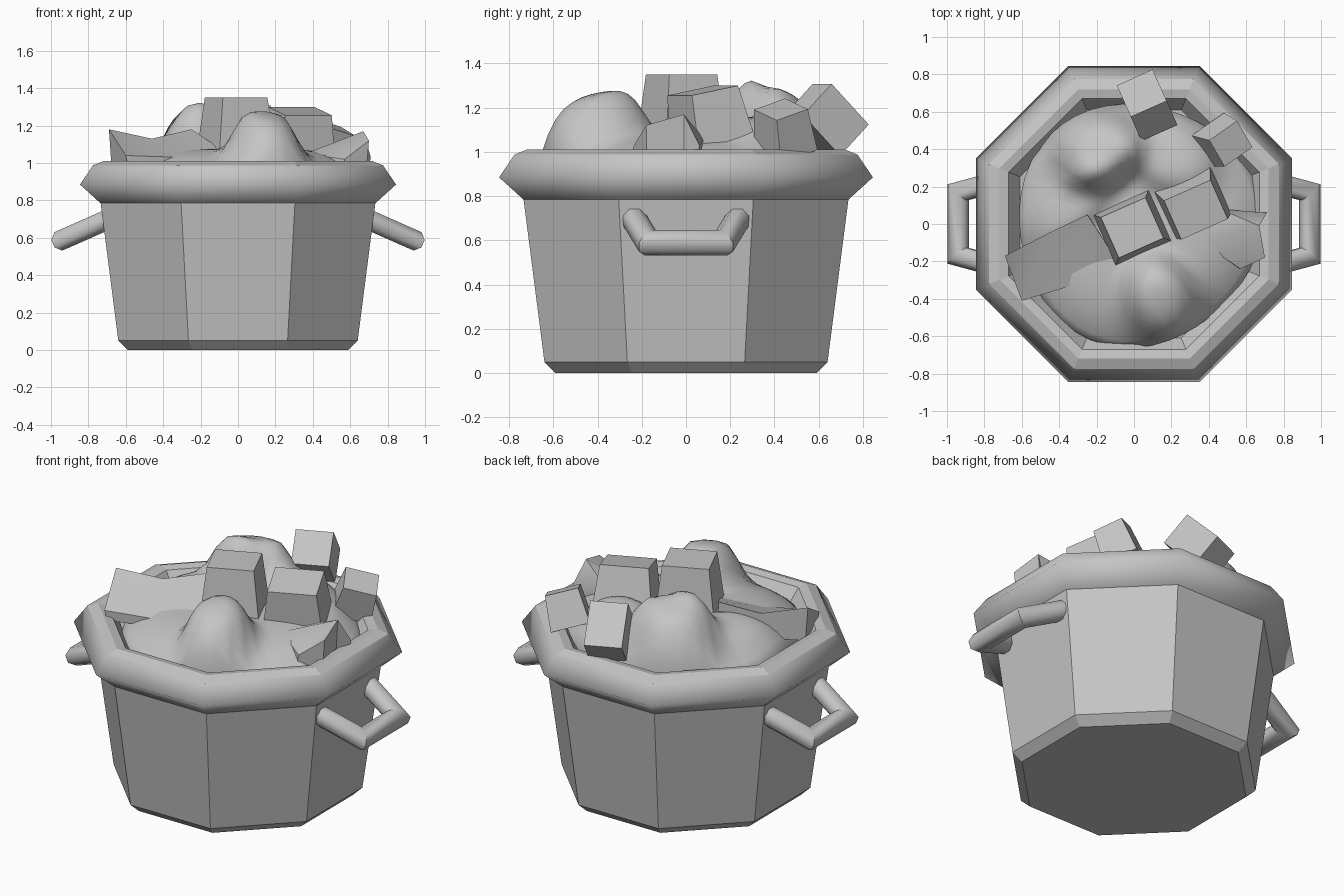
import bpy, bmesh, math
from mathutils import Vector, Euler

if "Cube" in bpy.data.objects:
    bpy.data.objects.remove(bpy.data.objects["Cube"])

GREY = (0.56, 0.56, 0.56, 1)
mat = bpy.data.materials.new("plain grey")
mat.use_nodes = True
mat.diffuse_color = GREY
mat.node_tree.nodes["Principled BSDF"].inputs["Base Color"].default_value = GREY


def finish(name, bm, smooth=None):
    bmesh.ops.recalc_face_normals(bm, faces=bm.faces)
    me = bpy.data.meshes.new(name)
    bm.to_mesh(me)
    bm.free()
    ob = bpy.data.objects.new(name, me)
    bpy.context.collection.objects.link(ob)
    me.materials.append(mat)
    if smooth:
        bpy.ops.object.select_all(action='DESELECT')
        ob.select_set(True)
        bpy.context.view_layer.objects.active = ob
        bpy.ops.object.shade_smooth_by_angle(angle=math.radians(smooth))


def bridge(bm, a, b):
    """Join two closed rings of vertices with quads."""
    for i in range(len(a)):
        j = (i + 1) % len(a)
        bm.faces.new((a[i], a[j], b[j], b[i]))


def octagon_lathe(name, profile, smooth=None, cap=False):
    """Sweep (apothem, z) points around an octagon."""
    bm = bmesh.new()
    k = 1 / math.cos(math.pi / 8)
    angles = [math.pi / 8 + i * math.pi / 4 for i in range(8)]
    rings = [[bm.verts.new((r * k * math.cos(a), r * k * math.sin(a), z)) for a in angles]
             for r, z in profile]
    for a, b in zip(rings, rings[1:]):
        bridge(bm, a, b)
    if cap:
        bm.faces.new(rings[0])
        bm.faces.new(rings[-1])
    finish(name, bm, smooth)


# Pot: faceted body, rounded rim band and flat inner lip
octagon_lathe("pot_body", [(0.59, 0), (0.64, 0.05), (0.735, 0.79), (0.73, 0.9)], cap=True)
octagon_lathe("rim_band", [(0.735, 0.785), (0.845, 0.885), (0.775, 0.988)], smooth=100)
octagon_lathe("rim_lip", [(0.775, 0.988), (0.72, 1.01), (0.67, 1.0), (0.61, 0.91)])


# Handles: bent eight-sided tubes
def handle(name, side):
    pts = [Vector((side * x, y, z)) for x, y, z in
           ((0.68, -0.24, 0.705), (0.94, -0.17, 0.59), (0.94, 0.17, 0.59), (0.68, 0.24, 0.705))]
    up = Vector((side * 0.4, 0, 0.92)).normalized()
    bm = bmesh.new()
    rings = []
    for i, p in enumerate(pts):
        before = (p - pts[max(i - 1, 0)]).normalized()
        after = (pts[min(i + 1, 3)] - p).normalized()
        across = (before + after).normalized().cross(up).normalized()
        width = 0.058 / max(0.6, (before + after).length / 2) if 0 < i < 3 else 0.058
        rings.append([bm.verts.new(p + across * width * math.cos(t) + up * 0.058 * math.sin(t))
                      for t in [math.pi / 8 + n * math.pi / 4 for n in range(8)]])
    for a, b in zip(rings, rings[1:]):
        bridge(bm, a, b)
    bm.faces.new(rings[0])
    bm.faces.new(rings[-1])
    finish(name, bm, 50)


handle("left_handle", 1)
handle("right_handle", -1)

# Soft heap: disc raised by flat-topped bumps (x, y, length, width, turn, height)
BUMPS = [
    (0.15, -0.42, 0.25, 0.18, 108, 0.21),
    (-0.2, 0.41, 0.23, 0.21, 20, 0.23),
    (-0.36, 0.1, 0.3, 0.15, 40, 0.06),
    (0.2, 0.38, 0.26, 0.2, 150, 0.09),
]


def heap_height(x, y, r):
    z = 0.94 + 0.14 * (1 - r ** 4)
    for bx, by, ln, wd, turn, h in BUMPS:
        t = math.radians(turn)
        u = ((x - bx) * math.cos(t) + (y - by) * math.sin(t)) / ln
        v = ((y - by) * math.cos(t) - (x - bx) * math.sin(t)) / wd
        z += h * math.exp(-(u * u + v * v) ** 2.5)
    return z


bm = bmesh.new()
centre = bm.verts.new((0.02, 0, heap_height(0.02, 0, 0)))
N, RINGS = 48, 18
rings = []
for k in range(1, RINGS + 1):
    r = k / RINGS
    ring = []
    for i in range(N):
        a = 2 * math.pi * i / N
        rad = r * (0.65 + 0.02 * math.sin(3 * a + 1))
        x, y = rad * math.cos(a) + 0.02, rad * math.sin(a)
        ring.append(bm.verts.new((x, y, heap_height(x, y, r))))
    rings.append(ring)
rings.append([bm.verts.new((v.co.x, v.co.y, 0.9)) for v in rings[-1]])
for i in range(N):
    bm.faces.new((centre, rings[0][i], rings[0][(i + 1) % N]))
for a, b in zip(rings, rings[1:]):
    bridge(bm, a, b)
finish("soft_heap", bm, 65)


# Chunks: tapered, turned blocks
def chunk(name, loc, size, turn, taper=1.0):
    bm = bmesh.new()
    bmesh.ops.create_cube(bm, size=1)
    rot = Euler([math.radians(t) for t in turn]).to_matrix()
    for v in bm.verts:
        s = taper if v.co.z > 0 else 1
        v.co = rot @ Vector((v.co.x * size[0] * s, v.co.y * size[1] * s, v.co.z * size[2])) + Vector(loc)
    finish(name, bm)


chunk("centre_chunk", (-0.01, -0.02, 1.2), (0.33, 0.3, 0.3), (0, 0, 24), 0.79)
chunk("side_chunk", (0.32, 0.1, 1.14), (0.34, 0.29, 0.28), (11, 0, 24), 0.8)
chunk("back_chunk", (0.07, 0.635, 1.145), (0.21, 0.26, 0.2), (-45, 0, 24))
chunk("corner_chunk", (0.48, 0.44, 1.1), (0.22, 0.2, 0.2), (18, 15, 35), 0.85)


# Slices: creased sheets given by their upper outline and dropped into the heap
def slice_piece(name, outline, floor):
    bm = bmesh.new()
    top = [bm.verts.new(p) for p in outline]
    low = [bm.verts.new((p[0] * 0.98, p[1] * 0.98, floor)) for p in outline]
    bridge(bm, top, low)
    caps = [bm.faces.new(top), bm.faces.new(low)]
    bmesh.ops.triangulate(bm, faces=caps)
    finish(name, bm, 40)


slice_piece("left_slice", [(-0.69, -0.17, 1.18), (-0.6, -0.41, 1.04), (-0.3, -0.32, 1.03),
                           (-0.1, -0.18, 1.08), (-0.25, 0.05, 1.18), (-0.46, -0.05, 1.13)], 0.98)
slice_piece("right_slice", [(0.71, 0.06, 1.03), (0.67, -0.01, 1.17), (0.7, -0.18, 1.12),
                            (0.57, -0.24, 1.02), (0.36, -0.1, 1.05), (0.46, 0.08, 1.06)], 0.96)
